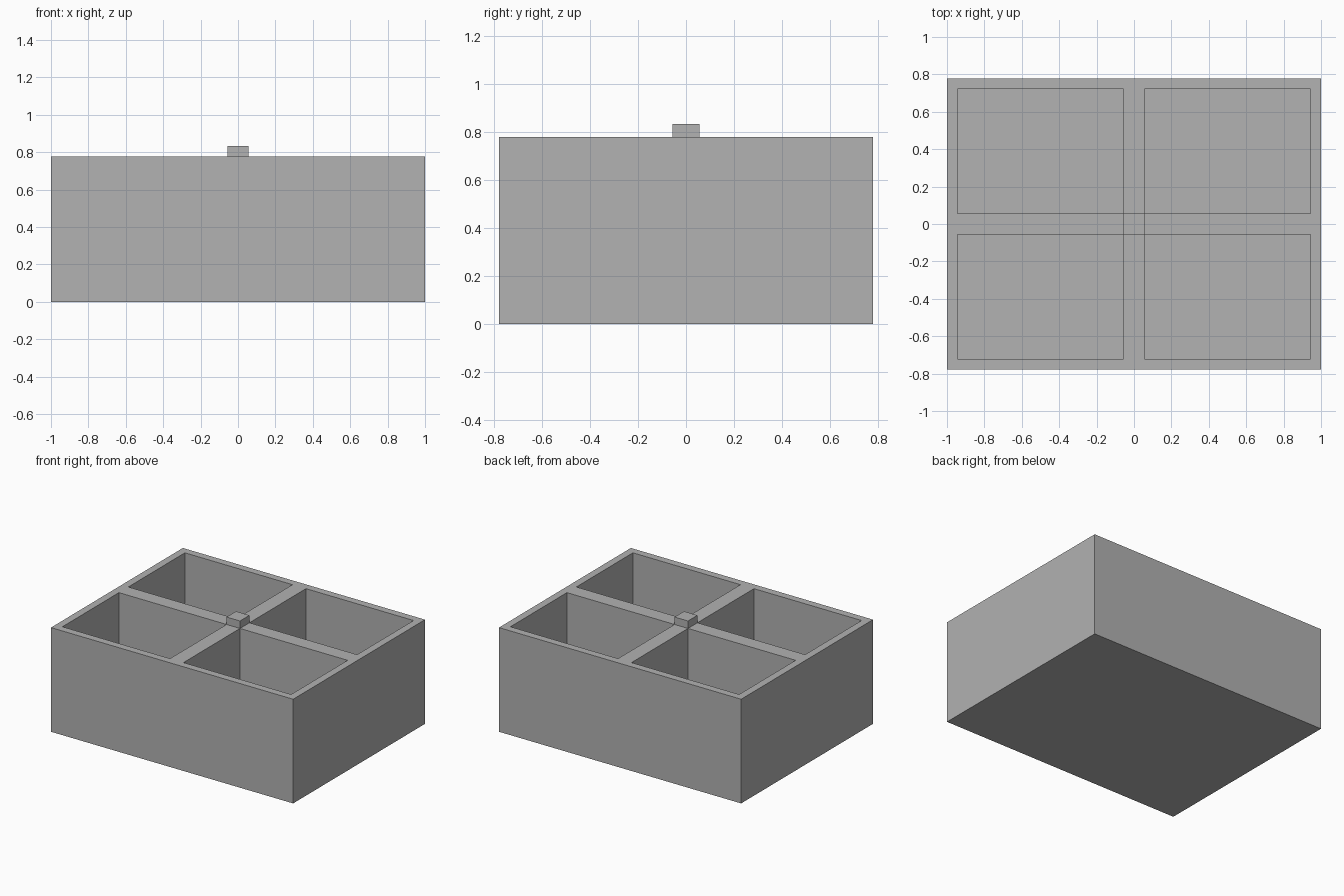
import bpy, bmesh
from mathutils import Matrix, Vector

cube = bpy.data.objects.get("Cube")
if cube:
    bpy.data.objects.remove(cube, do_unlink=True)

U = 1 / 18                       # wall thickness; everything is a multiple of it
WIDTH, DEPTH, HEIGHT = 36 * U, 28 * U, 14 * U

grey = bpy.data.materials.new("plain_grey")
grey.use_nodes = True
grey.diffuse_color = (0.445, 0.445, 0.445, 1)
grey.node_tree.nodes["Principled BSDF"].inputs["Base Color"].default_value = grey.diffuse_color


def box(size, base_z):
    bm = bmesh.new()
    place = Matrix.Translation((0, 0, base_z + size[2] / 2)) @ Matrix.Diagonal((*size, 1))
    bmesh.ops.create_cube(bm, size=1, matrix=place)
    return bm


def finish(bm, name):
    mesh = bpy.data.meshes.new(name)
    bm.to_mesh(mesh)
    bm.free()
    mesh.materials.append(grey)
    obj = bpy.data.objects.new(name, mesh)
    bpy.context.collection.objects.link(obj)


# Tray: slice the top along the wall lines, then sink the four pockets
bm = box((WIDTH, DEPTH, HEIGHT), 0)


def top_faces():
    bm.normal_update()
    return [f for f in bm.faces if f.normal.z > 0.9]


for axis, half in ((0, WIDTH / 2), (1, DEPTH / 2)):
    normal = Vector((0, 0, 0))
    normal[axis] = 1
    for sign in (-1, 1):
        for offset in (U, half - U):
            faces = top_faces()
            edges = {e for f in faces for e in f.edges}
            verts = {v for f in faces for v in f.verts}
            bmesh.ops.bisect_plane(bm, geom=[*verts, *edges, *faces],
                                   plane_co=normal * sign * offset, plane_no=normal)

pockets = [f for f in top_faces() if f.calc_area() > 50 * U * U]
bmesh.ops.inset_individual(bm, faces=pockets, thickness=0, depth=-(HEIGHT - U))
finish(bm, "divided_tray")

# Small block on the crossing of the dividers
finish(box((2 * U, 2 * U, U), HEIGHT), "centre_knob")
